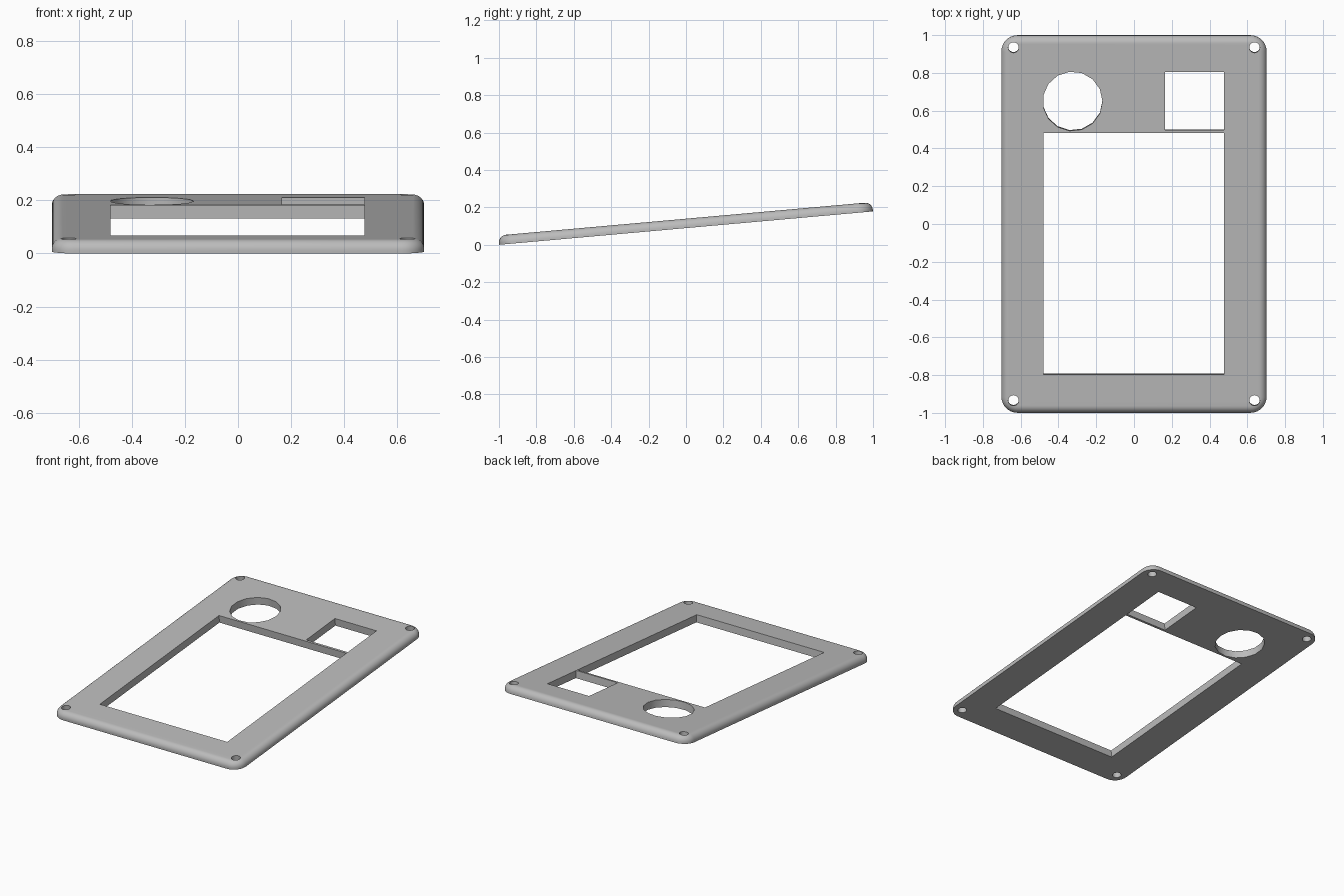
import bpy, bmesh
from math import sin, cos, pi, radians
from mathutils import Matrix

cube = bpy.data.objects.get("Cube")
if cube:
    bpy.data.objects.remove(cube, do_unlink=True)

HALF_X, HALF_Y, THICK = 0.702, 1.003, 0.05
CORNER, FILLET = 0.085, 0.04
TILT = radians(5.1)

grey = bpy.data.materials.new("plain grey")
grey.use_nodes = True
colour = (0.5, 0.5, 0.5, 1)
grey.diffuse_color = colour
grey.node_tree.nodes["Principled BSDF"].inputs["Base Color"].default_value = colour


def loft(name, rings):
    """Closed solid through a stack of matching rings."""
    bm = bmesh.new()
    loops = [[bm.verts.new(p) for p in ring] for ring in rings]
    n = len(loops[0])
    for low, high in zip(loops, loops[1:]):
        for i in range(n):
            j = (i + 1) % n
            bm.faces.new((low[i], low[j], high[j], high[i]))
    bm.faces.new(loops[0][::-1])
    bm.faces.new(loops[-1])
    mesh = bpy.data.meshes.new(name)
    bm.to_mesh(mesh)
    bm.free()
    mesh.materials.append(grey)
    obj = bpy.data.objects.new(name, mesh)
    bpy.context.collection.objects.link(obj)
    return obj


def rounded_ring(inset, z, steps=8):
    r = CORNER - inset
    cx, cy = HALF_X - CORNER, HALF_Y - CORNER
    ring = []
    for q, (sx, sy) in enumerate([(1, 1), (-1, 1), (-1, -1), (1, -1)]):
        for k in range(steps + 1):
            a = (q + k / steps) * pi / 2
            ring.append((sx * cx + r * cos(a), sy * cy + r * sin(a), z))
    return ring


def circle(x, y, r, sides):
    return [(x + r * cos(2 * pi * i / sides), y + r * sin(2 * pi * i / sides))
            for i in range(sides)]


def rectangle(x0, x1, y0, y1):
    return [(x0, y0), (x1, y0), (x1, y1), (x0, y1)]


# Plate with a rounded upper rim
rings = [rounded_ring(0, 0)]
for k in range(9):
    a = k / 8 * pi / 2
    rings.append(rounded_ring(FILLET * (1 - cos(a)), THICK - FILLET + FILLET * sin(a)))
plate = loft("cover_plate", rings)

# Openings: screen, square button, round dial and four screw holes
openings = {
    "screen_cutter": rectangle(-0.48, 0.477, -0.796, 0.488),
    "square_cutter": rectangle(0.165, 0.477, 0.503, 0.812),
    "dial_cutter": circle(-0.325, 0.656, 0.158, 15),
}
for sx in (-1, 1):
    for sy in (-1, 1):
        openings[f"screw_cutter_{sx}_{sy}"] = circle(sx * 0.638, sy * 0.938 + 0.004, 0.028, 20)

cutters = []
for name, outline in openings.items():
    cutter = loft(name, [[(x, y, z) for x, y in outline] for z in (-0.1, 0.15)])
    cutter.hide_render = True
    cutters.append(cutter)
    mod = plate.modifiers.new(name, 'BOOLEAN')
    mod.operation, mod.solver, mod.object = 'DIFFERENCE', 'EXACT', cutter

bpy.context.view_layer.objects.active = plate
plate.select_set(True)
for mod in list(plate.modifiers):
    bpy.ops.object.modifier_apply(modifier=mod.name)
for cutter in cutters:
    bpy.data.objects.remove(cutter, do_unlink=True)

# Tilt the back up, then rest the front edge on the ground and centre it
plate.data.transform(Matrix.Rotation(TILT, 4, 'X'))
ys = [v.co.y for v in plate.data.vertices]
low = min(v.co.z for v in plate.data.vertices)
plate.data.transform(Matrix.Translation((0, -(min(ys) + max(ys)) / 2, -low)))
bpy.ops.object.shade_smooth_by_angle(angle=radians(30))
